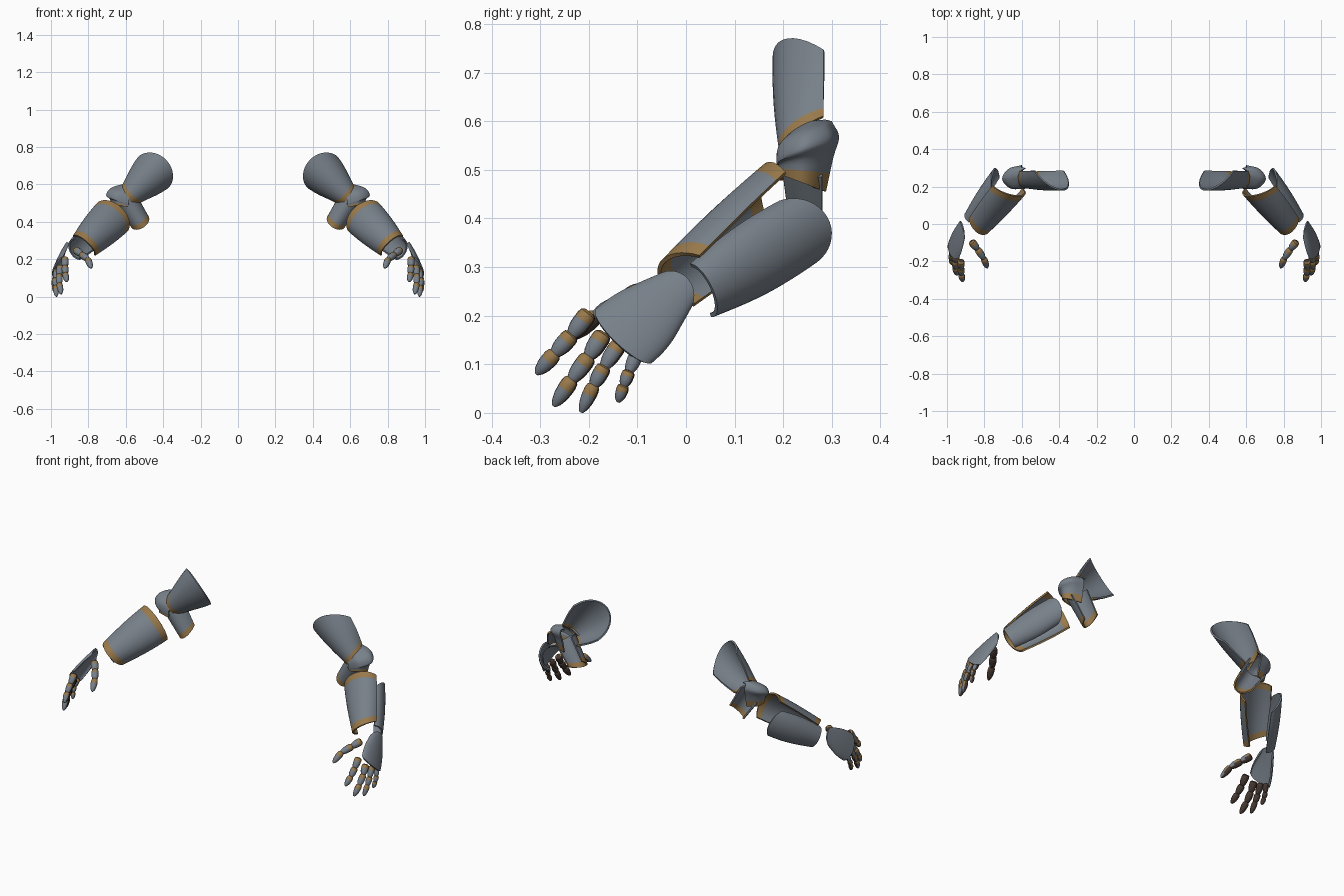
import bpy, bmesh, math
from mathutils import Vector as V

if "Cube" in bpy.data.objects:
    bpy.data.objects.remove(bpy.data.objects["Cube"], do_unlink=True)


def material(name, rgb):
    m = bpy.data.materials.new(name)
    m.use_nodes = True
    m.diffuse_color = (*rgb, 1)
    m.node_tree.nodes["Principled BSDF"].inputs["Base Color"].default_value = (*rgb, 1)
    return m


STEEL = material("steel_grey", (.185, .215, .25))
GOLD = material("aged_gold", (.315, .19, .07))
LEATHER = material("dark_leather", (.06, .038, .03))


def finish(name, bm, thickness=0, rim=0):
    """Turn a bmesh into an object, thicken it, smooth it and mirror it to the other arm."""
    mesh = bpy.data.meshes.new(name)
    bm.to_mesh(mesh)
    bm.free()
    for m in (STEEL, GOLD) if thickness else (STEEL, GOLD, LEATHER):
        mesh.materials.append(m)
    ob = bpy.data.objects.new(name, mesh)
    bpy.context.collection.objects.link(ob)
    bpy.ops.object.select_all(action='DESELECT')
    ob.select_set(True)
    bpy.context.view_layer.objects.active = ob
    if thickness:
        s = ob.modifiers.new("thickness", 'SOLIDIFY')
        s.thickness, s.offset, s.material_offset_rim = thickness, -1, rim
        bpy.ops.object.modifier_apply(modifier=s.name)
    bpy.ops.object.shade_smooth_by_angle(angle=math.radians(40))
    ob.modifiers.new("other_arm", 'MIRROR').use_mirror_merge = False


def skin(bm, rows, wrap=False):
    """Bridge rows of points with quads; returns the vertices and (row, column, face)."""
    grid = [[bm.verts.new(p) for p in row] for row in rows]
    n = len(grid[0])
    out = []
    for i in range(len(grid) - 1):
        for j in range(n if wrap else n - 1):
            k = (j + 1) % n
            f = bm.faces.new((grid[i][j], grid[i][k], grid[i + 1][k], grid[i + 1][j]))
            out.append((i, j, f))
    return grid, out


def lerp(pair, t):
    return pair[0] + (pair[1] - pair[0]) * t


def plate(name, a, b, side, width, depth, ends=(0, 0), gold=(0, 0), bulge=0, rim=0, rows=18, cols=20):
    """Half-tube armour shell from a to b with rounded ends, bulging towards side x axis."""
    a, b = V(a), V(b)
    axis = (b - a).normalized()
    side = V(side)
    side = (side - axis * side.dot(axis)).normalized()
    out = side.cross(axis)
    pts = []
    for i in range(rows + 1):
        u = i / rows
        swell = 1 + bulge * math.sin(math.pi * u)
        row = []
        for j in range(cols + 1):
            th = math.pi * (j / cols - .5)
            s, c = math.sin(th), math.cos(th)
            t = lerp((ends[0] * (1 - c), 1 - ends[1] * (1 - c)), u)
            row.append(a.lerp(b, t) + side * lerp(width, u) * swell * s
                       + out * lerp(depth, u) * swell * c)
        pts.append(row)
    bm = bmesh.new()
    for i, j, f in skin(bm, pts)[1]:
        u = (i + .5) / rows
        f.material_index = int(u < gold[0] or u > 1 - gold[1])
    finish(name, bm, .009, rim)


def spline(points, steps=6):
    """Smooth path through the points."""
    p = [V(q) for q in points]
    p = [p[0] * 2 - p[1]] + p + [p[-1] * 2 - p[-2]]
    res = []
    for k in range(1, len(p) - 2):
        for s in range(steps):
            t = s / steps
            res.append(.5 * (2 * p[k] + (p[k + 1] - p[k - 1]) * t
                             + (2 * p[k - 1] - 5 * p[k] + 4 * p[k + 1] - p[k + 2]) * t * t
                             + (3 * p[k] - p[k - 1] - 3 * p[k + 1] + p[k + 2]) * t ** 3))
    return res + [p[-2]]


# Upper arm shell, open at the back
plate("upper_arm_plate", (.384, .283, .731), (.595, .283, .527), (-.71, 0, -.7),
      (.116, .071), (.105, .09), ends=(.33, .16), gold=(0, .12), bulge=.05)

# Elbow: lower lobe, and a flared collar that folds over its lip down to a gold hem
plate("elbow_guard", (.602, .28, .52), (.505, .28, .37), (-.77, 0, .63),
      (.064, .055), (.085, .065), ends=(0, .2), gold=(0, .17))

top = spline([(.55, .205, .54), (.6, .21, .572), (.62, .25, .597), (.605, .283, .603), (.58, .3, .6)])
lip = spline([(.585, .188, .495), (.66, .19, .52), (.705, .24, .543), (.67, .295, .56), (.6, .315, .567)])
hem = spline([(.59, .192, .478), (.645, .196, .488), (.672, .235, .475), (.65, .268, .462), (.595, .288, .455)])
collar = []
for p, q, r in zip(top, lip, hem):
    collar.append(spline([p, p.lerp(q, .6) + V((.01, -.005, .012)), q, q.lerp(r, .4) + (p - q) * .08, r], 4))
bm = bmesh.new()
for i, j, f in skin(bm, collar)[1]:
    f.material_index = int(j > 13)
finish("elbow_collar", bm, .008)

# Forearm: front shell with gold cuffs, and outer rear shell
plate("forearm_front_plate", (.66, .213, .437), (.84, .003, .255), (-.73, -.1, -.68),
      (.112, .08), (.085, .08), ends=(.08, .09), gold=(.12, .12), bulge=.05, rim=1)
plate("forearm_outer_plate", (.71, .267, .396), (.864, .03, .252), (.3, -.36, .89),
      (.078, .062), (.05, .048), ends=(.2, 0), bulge=.12)

# Back of the hand
plate("hand_plate", (.9, .0, .268), (.965, -.15, .139), (-.25, -.62, .72),
      (.052, .082), (.027, .027), ends=(.22, .15), bulge=.12)


def digit(name, points, radius, palm):
    """Chain of tapered phalanges: gold joints, steel backs, leather palm side."""
    bm = bmesh.new()
    palm = V(palm).normalized()
    sides = 12
    for k in range(len(points) - 1):
        a, b = V(points[k]), V(points[k + 1])
        axis = (b - a).normalized()
        x = axis.orthogonal().normalized()
        y = axis.cross(x)
        r = radius * (1 - .07 * k)
        tip = k == len(points) - 2
        shape = [(-.06, .55), (.03, .9), (.18, 1), (.34, 1), (.6, .97), (.82, .82), (1, .6)]
        if tip:
            shape[-3:] = [(.6, .9), (.85, .62), (1, .25)]
        rows = [[a.lerp(b, t) + (x * math.cos(h) + y * math.sin(h)) * r * w
                 for h in (math.tau * j / sides for j in range(sides))] for t, w in shape]
        grid, faces = skin(bm, rows, wrap=True)
        caps = [bm.faces.new(grid[0][::-1]), bm.faces.new(grid[-1])]
        bmesh.ops.recalc_face_normals(bm, faces=[f for _, _, f in faces] + caps)
        for i, j, f in faces:
            f.normal_update()
            f.material_index = 2 if f.normal.dot(palm) > .35 else int(i < 3)
        for f in caps:
            f.material_index = 0 if tip else 2
    finish(name, bm)


# Fingers and thumb
PALM = (-.65, .75, -.4)
digit("index_finger", [(.925, -.2, .205), (.925, -.235, .16), (.923, -.27, .122), (.915, -.308, .08)], .02, PALM)
digit("middle_finger", [(.95, -.17, .162), (.956, -.2, .115), (.955, -.235, .068), (.945, -.272, .014)], .02, PALM)
digit("ring_finger", [(.968, -.137, .142), (.976, -.168, .095), (.976, -.19, .056), (.97, -.216, .001)], .018, PALM)
digit("little_finger", [(.972, -.1, .125), (.984, -.117, .085), (.984, -.128, .056), (.978, -.14, .022)], .015, PALM)
digit("thumb", [(.868, -.095, .25), (.836, -.135, .225), (.803, -.185, .2), (.784, -.235, .153)], .021, (.35, .75, -.55))
